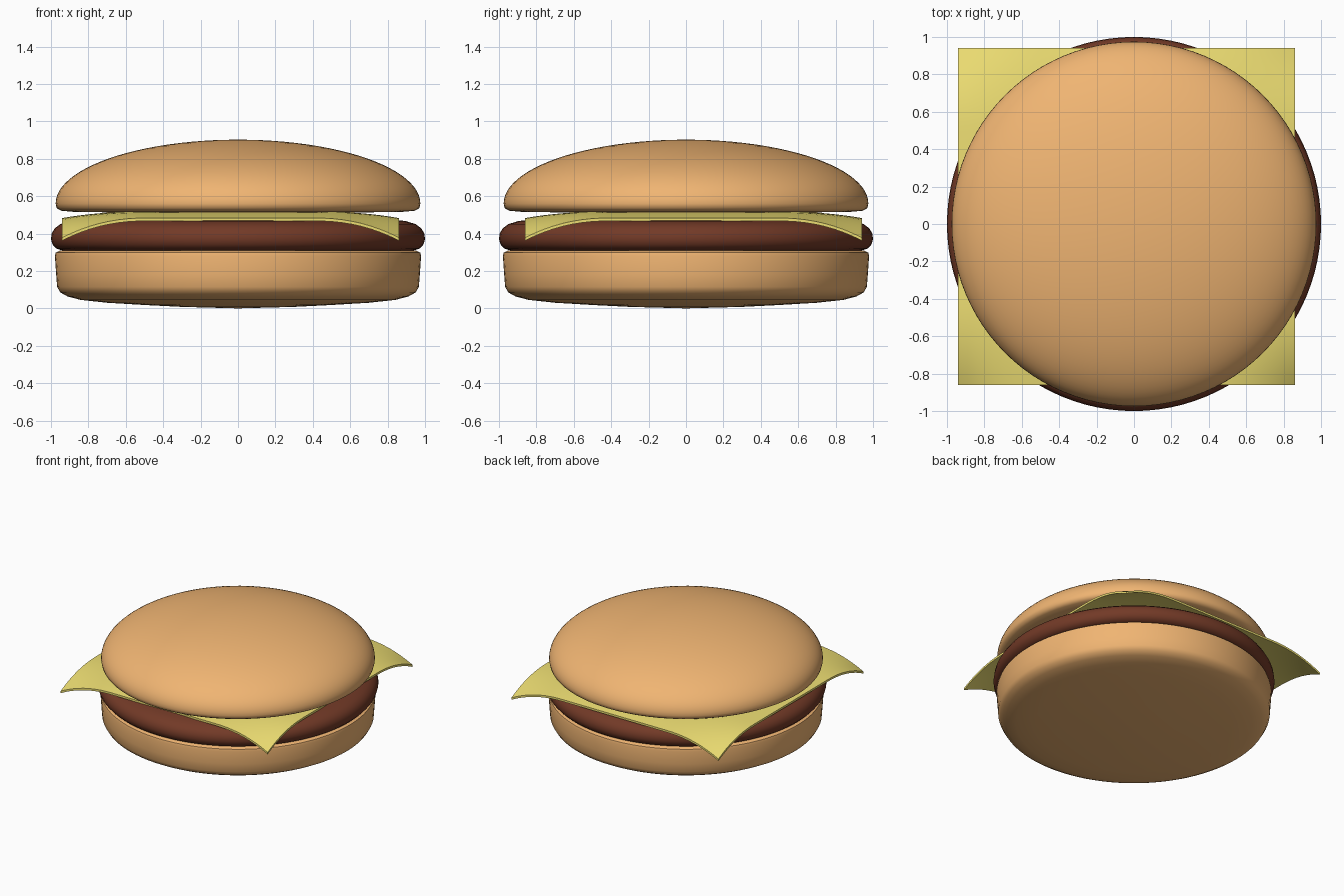
import bpy, bmesh, math

if "Cube" in bpy.data.objects:
    bpy.data.objects.remove(bpy.data.objects["Cube"])


def material(name, rgb):
    m = bpy.data.materials.new(name)
    m.diffuse_color = (*rgb, 1)
    m.use_nodes = True
    m.node_tree.nodes["Principled BSDF"].inputs["Base Color"].default_value = m.diffuse_color
    return m


def finish(name, bm, mat, angle=50):
    bmesh.ops.recalc_face_normals(bm, faces=bm.faces)
    me = bpy.data.meshes.new(name)
    bm.to_mesh(me)
    bm.free()
    me.materials.append(mat)
    ob = bpy.data.objects.new(name, me)
    bpy.context.collection.objects.link(ob)
    bpy.ops.object.select_all(action='DESELECT')
    ob.select_set(True)
    bpy.context.view_layer.objects.active = ob
    bpy.ops.object.shade_smooth_by_angle(angle=math.radians(angle))
    return ob


def lathe(name, profile, mat, steps=96):
    bm = bmesh.new()
    verts = [bm.verts.new((r, 0, z)) for r, z in profile]
    edges = [bm.edges.new(p) for p in zip(verts, verts[1:])]
    bmesh.ops.spin(bm, geom=verts + edges, cent=(0, 0, 0), axis=(0, 0, 1),
                   angle=math.tau, steps=steps)
    bmesh.ops.remove_doubles(bm, verts=bm.verts, dist=1e-4)
    return finish(name, bm, mat)


bread = material("bread", (0.87, 0.46, 0.17))
meat = material("meat", (0.17, 0.042, 0.02))
yellow = material("cheese_yellow", (0.85, 0.73, 0.17))

# Bottom bun: flat top, gently bulging underside
lathe("bottom_bun", [(0, 0), (0.3, 0.008), (0.5, 0.018), (0.7, 0.03), (0.84, 0.045),
                     (0.91, 0.063), (0.95, 0.085), (0.967, 0.115), (0.972, 0.18),
                     (0.979, 0.28), (0.975, 0.298), (0.955, 0.308), (0.9, 0.31),
                     (0, 0.31)], bread)

# Patty
lathe("patty", [(0, 0.31), (0.94, 0.31), (0.972, 0.32), (0.992, 0.342), (1, 0.37),
                (0.996, 0.4), (0.98, 0.428), (0.95, 0.45), (0.9, 0.466),
                (0.82, 0.476), (0.6, 0.48), (0, 0.482)], meat)

# Top bun: elliptical dome over a rounded rim
dome = [(0.975 * math.cos(a), 0.56 + 0.342 * math.sin(a))
        for a in (math.radians(90 * i / 24) for i in range(25))]
dome[-1] = (0, 0.902)
lathe("top_bun", [(0, 0.51), (0.6, 0.512), (0.88, 0.516), (0.945, 0.522),
                  (0.97, 0.536)] + dome, bread)


# Cheese slice: square sheet whose edges droop, most at the corners
def bend(u):
    return max(0, (abs(u) - 0.45) / 0.45) ** 2.2


bm = bmesh.new()
bmesh.ops.create_grid(bm, x_segments=36, y_segments=36, size=0.9)
for v in bm.verts:
    sx, sy = bend(v.co.x), bend(v.co.y)
    v.co.z = 0.518 - 0.035 * (sx + sy) - 0.07 * sx * sy
    v.co.x -= 0.04
    v.co.y += 0.04
top = bm.faces[:]
lower = bmesh.ops.extrude_face_region(bm, geom=top, use_keep_orig=True)["geom"]
for v in lower:
    if isinstance(v, bmesh.types.BMVert):
        v.co.z -= 0.016
finish("cheese_slice", bm, yellow, 40)
